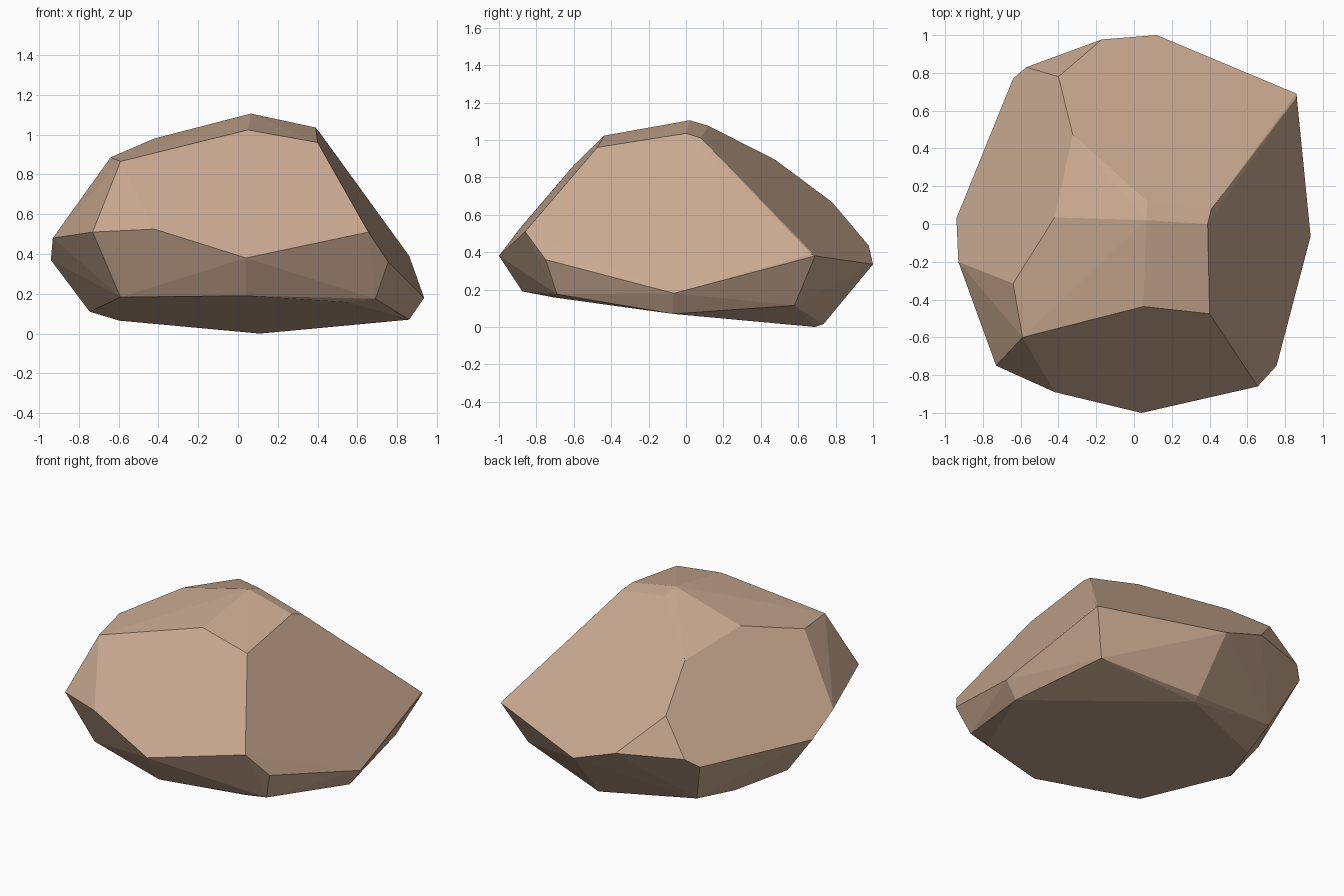
import bpy, bmesh, math

# Corner points of the chipped boulder, listed ring by ring from the ground up
underside = [(.11, .69, 0), (.12, .735, .015), (.74, .58, .115), (.86, -.07, .07),
             (.69, -.69, .175), (.55, -.70, .157), (.04, -.875, .19),
             (-.59, -.645, .183), (-.745, .01, .11), (-.595, .345, .065),
             (-.52, .63, .10)]
girth = [(.12, 1, .335), (.86, .69, .38), (.86, .67, .39), (.935, -.065, .18),
         (.755, -.75, .36), (.655, -.86, .51), (.04, -1, .38), (-.42, -.89, .525),
         (-.73, -.75, .51), (-.93, -.20, .48), (-.94, .03, .37),
         (-.64, .77, .39), (-.57, .83, .445), (-.17, .977, .435)]
crown = [(-.40, .78, .668), (-.325, .475, .895), (-.42, .035, .98),
         (-.64, -.315, .885), (-.59, -.60, .865), (.05, -.437, 1.023),
         (.40, -.475, .96), (.39, 0, 1.035), (.41, .08, 1.01),
         (.07, .12, 1.075), (.065, .02, 1.105)]

# Wrap the corners in a convex skin and merge coplanar triangles into facets
bm = bmesh.new()
for p in underside + girth + crown:
    bm.verts.new(p)
bmesh.ops.convex_hull(bm, input=bm.verts[:])
bmesh.ops.dissolve_limit(bm, angle_limit=math.radians(2.5),
                         verts=bm.verts[:], edges=bm.edges[:])
bmesh.ops.recalc_face_normals(bm, faces=bm.faces[:])
mesh = bpy.data.meshes.new("boulder")
bm.to_mesh(mesh)
bm.free()

# Single sandstone colour
stone = bpy.data.materials.new("tan stone")
stone.diffuse_color = (.58, .395, .28, 1)
mesh.materials.append(stone)

boulder = bpy.data.objects.new("boulder", mesh)
bpy.context.collection.objects.link(boulder)
